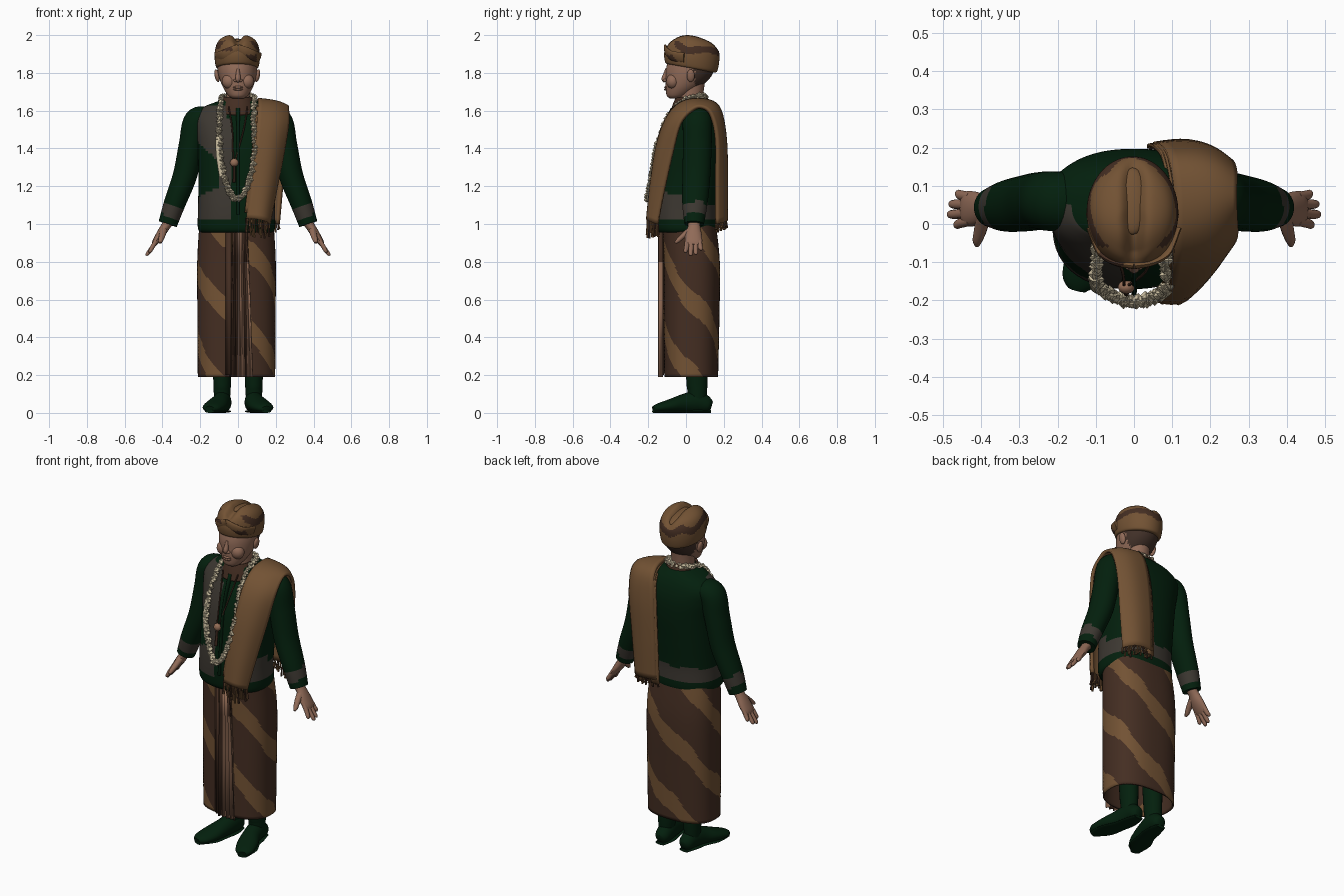
import bpy, math, random
from mathutils import Vector

random.seed(4)
cube = bpy.data.objects.get("Cube")
if cube:
    bpy.data.objects.remove(cube)


def material(name, *rgb):
    m = bpy.data.materials.new(name)
    m.use_nodes = True
    m.diffuse_color = (*rgb, 1)
    m.node_tree.nodes["Principled BSDF"].inputs["Base Color"].default_value = (*rgb, 1)
    return m


green = material("dark green cloth", .001, .014, .004)
grey = material("grey brown trim", .046, .039, .031)
tan = material("tan cloth", .17, .085, .034)
brown = material("dark brown cloth", .058, .027, .016)
skin = material("skin", .28, .145, .096)
cream = material("cream flowers", .58, .5, .34)
pleat = material("pale pleat", .3, .155, .095)
hair_dark = material("dark hair", .055, .031, .022)


def build(name, verts, faces, mats, rule=None, thick=0):
    mesh = bpy.data.meshes.new(name)
    mesh.from_pydata(verts, [], faces)
    for m in mats:
        mesh.materials.append(m)
    if rule:
        for p in mesh.polygons:
            p.material_index = int(rule(p.center, p.index))
    ob = bpy.data.objects.new(name, mesh)
    bpy.context.collection.objects.link(ob)
    bpy.ops.object.select_all(action='DESELECT')
    ob.select_set(True)
    bpy.context.view_layer.objects.active = ob
    bpy.ops.object.shade_smooth_by_angle(angle=math.radians(45))
    if thick:
        mod = ob.modifiers.new("thickness", 'SOLIDIFY')
        mod.thickness, mod.offset = thick, 0


def resample(rows, k, closed=False):
    """Smooth interpolation through rows of numbers, k steps per span."""
    n, out = len(rows), []
    at = lambda i: rows[i % n] if closed else rows[max(0, min(n - 1, i))]
    for i in range(n if closed else n - 1):
        for j in range(k):
            t = j / k
            out.append([.5 * (2 * b + (c - a) * t + (2 * a - 5 * b + 4 * c - d) * t * t
                              + (3 * b - a - 3 * c + d) * t ** 3)
                        for a, b, c, d in zip(at(i - 1), at(i), at(i + 1), at(i + 2))])
    return out if closed else out + [list(rows[-1])]


def skin_rings(name, rings, mats, rule=None, caps=True, thick=0, closed=True):
    n = len(rings[0])
    faces = [(i * n + j, i * n + (j + 1) % n, (i + 1) * n + (j + 1) % n, (i + 1) * n + j)
             for i in range(len(rings) - 1) for j in range(n if closed else n - 1)]
    if caps:
        faces += [tuple(range(n))[::-1], tuple(range(len(rings) * n - n, len(rings) * n))]
    build(name, [v for r in rings for v in r], faces, mats, rule, thick)


def loft(name, rows, mats, rule=None, n=48, k=5, power=1.0, twist=0, warp=None, **kw):
    """Stacked rounded rings; each row is z, centre x, half width, front y, back y."""
    rings = []
    for z, cx, rx, yf, yb in resample(rows, k):
        ring = []
        for j in range(n):
            a = math.tau * j / n + twist * z
            c, s = math.cos(a), math.sin(a)
            x = cx + rx * math.copysign(abs(c) ** power, c)
            y = (yf + yb) / 2 + (yb - yf) / 2 * math.copysign(abs(s) ** power, s)
            ring.append(warp(x, y, z) if warp else (x, y, z))
        rings.append(ring)
    skin_rings(name, rings, mats, rule, **kw)


def tube(name, rows, mats, rule=None, n=16, k=4):
    """Tapered limb; each row is x, y, z and two radii."""
    rows = resample(rows, k)
    pts = [Vector(r[:3]) for r in rows]
    ref = Vector((1, 0, 0)) if abs((pts[-1] - pts[0]).normalized().y) > .7 else Vector((0, 1, 0))
    rings = []
    for i, r in enumerate(rows):
        d = (pts[min(i + 1, len(pts) - 1)] - pts[max(i - 1, 0)]).normalized()
        u = (ref - d * ref.dot(d)).normalized()
        v = d.cross(u)
        rings.append([pts[i] + u * r[3] * math.cos(math.tau * j / n) + v * r[4] * math.sin(math.tau * j / n)
                      for j in range(n)])
    skin_rings(name, rings, mats, rule)


def ellipsoid(name, loc, size, mat, rot=(0, 0, 0)):
    bpy.ops.mesh.primitive_uv_sphere_add(segments=20, ring_count=12, radius=1, location=loc, rotation=rot)
    ob = bpy.context.object
    ob.name, ob.scale = name, size
    ob.data.materials.append(mat)
    bpy.ops.object.shade_smooth_by_angle()


# Wrapped skirt: the grid is twisted so the diagonal stripes follow its columns
loft("skirt", [(.19, -.008, .2, -.11, .165), (.5, -.008, .202, -.113, .172), (.8, -.008, .203, -.113, .174),
               (1.02, -.008, .19, -.12, .15)], [brown, tan],
     lambda c, i: abs((3 * (i % 96 + .5) / 96) % 1 - .5) < .15 + .035 * math.sin(23 * c.z + 9 * c.x),
     n=96, k=10, power=.8, twist=-math.tau / 1.2, caps=False, thick=.01)

# Front pleats: narrow folds with one pale broad strip, and the loose overlap beside them
edge = [(-.035 + .011 * i, -.146 if i % 2 else -.124) for i in range(10)]
skin_rings("front_pleats", [[(x * w, y, z) for x, y in edge] for z, w in ((.19, 1.2), (.6, 1), (.8, .85), (1.03, .7))],
           [brown, pleat], lambda c, i: i % 9 in (3, 4, 5) or i % 9 in (7, 8) and c.z < .8,
           caps=False, thick=.006, closed=False)
skin_rings("skirt_overlap", [[(-.065, -.118, z), (-.045, -.138, z), (-.035, -.13, z)] for z in (.2, 1.0)],
           [brown], caps=False, thick=.006, closed=False)


# Jacket body with grey lapel and hem bands
def jacket_rule(c, i):
    lapel = c.x < -.06 and c.y < .05 and 1.34 + .9 * max(0, -.11 - c.x) < c.z < 1.63
    inner = c.y < 0 and -.1 < c.x < -.035 and 1.02 < c.z < 1.56
    front_hem = c.y < 0 and abs(c.x) > .05 and 1.02 < c.z < 1.19 - .5 * abs(abs(c.x) - .12)
    back_hem = c.y >= 0 and 1.02 < c.z < 1.11 + .008 * math.sin(40 * c.x)
    return lapel or inner or front_hem or back_hem


loft("jacket_body", [(.955, -.008, .19, -.15, .145), (.985, -.008, .205, -.166, .163), (1.1, -.008, .203, -.17, .165),
                     (1.25, -.005, .205, -.158, .18), (1.4, 0, .213, -.14, .195), (1.5, 0, .225, -.11, .195),
                     (1.57, 0, .228, -.075, .18), (1.62, 0, .18, -.05, .155), (1.655, 0, .09, -.045, .12)],
     [green, grey], jacket_rule, n=120, k=10, power=.85)
loft("collar", [(1.59, 0, .1, -.08, .12), (1.64, 0, .085, -.065, .115), (1.675, 0, .073, -.05, .1)],
     [brown], caps=False, thick=.012, warp=lambda x, y, z: (x, y, z + .12 * (y - .03)))
tube("front_placket", [(0, -.07, 1.61, .012, .012), (0, -.115, 1.5, .014, .008), (0, -.148, 1.35, .014, .008),
                       (0, -.174, 1.05, .014, .008)], [green])

for side, s in (("left", 1), ("right", -1)):
    def limb(part, rows, *args, **kw):
        tube(side + "_" + part, [(s * r[0], *r[1:]) for r in rows], *args, **kw)

    # Sleeve with cuff band
    limb("sleeve", [(.15, .06, 1.56, .075, .055), (.215, .06, 1.543, .078, .072), (.247, .06, 1.42, .076, .066),
                    (.28, .055, 1.26, .074, .064), (.335, .047, 1.11, .067, .057), (.372, .043, 1.0, .052, .05)],
         [green, grey], lambda c, i: .855 < c.z - .5 * abs(c.x) < .925, n=32, k=8)
    # Hand
    limb("palm", [(.36, .043, 1.02, .032, .027), (.385, .043, .985, .033, .024), (.41, .04, .945, .044, .023),
                  (.437, .04, .905, .046, .017), (.447, .04, .888, .04, .011)], [skin])
    for i, (tip_x, tip_z) in enumerate(((.468, .848), (.484, .832), (.48, .838), (.464, .86))):
        y0, y1 = .008 + .021 * i, -.002 + .027 * i
        limb("finger", [(.428, y0, .92, .013, .013), (.452, (y0 + y1) / 2, .88, .013, .012),
                        (tip_x - .004, y1, tip_z + .009, .011, .01), (tip_x, y1, tip_z, .005, .005)], [skin], n=10)
    limb("thumb", [(.395, .02, .965, .02, .019), (.402, -.015, .937, .017, .015),
                   (.41, -.043, .912, .013, .012), (.412, -.057, .9, .006, .006)], [skin], n=10)
    # Sock and shoe
    limb("sock", [(.085, .06, .05, .045, .04), (.084, .06, .12, .052, .045), (.084, .057, .2, .057, .048),
                  (.085, .05, .7, .07, .07)], [green], n=24)
    limb("shoe", [(.077, .135, .036, .022, .025), (.078, .115, .042, .04, .041), (.082, .06, .058, .047, .058),
                  (.095, -.01, .05, .05, .05), (.118, -.08, .037, .058, .037), (.142, -.145, .026, .048, .025),
                  (.15, -.172, .02, .024, .016)], [green], n=24)
    limb("shoe_sole", [(.078, .132, .008, .03, .008), (.082, .06, .008, .047, .008), (.095, -.01, .008, .048, .008),
                       (.12, -.09, .008, .057, .008), (.15, -.17, .008, .026, .008)], [green], n=24)
    ellipsoid(side + "_ear", (s * .107 - .004, .025, 1.785), (.013, .021, .034), skin, (0, s * .2, 0))
    ellipsoid(side + "_nostril", (s * .013, -.11, 1.76), (.011, .011, .008), skin)
    ellipsoid(side + "_cheek", (s * .045, -.07, 1.755), (.04, .035, .04), skin)
    # Crossing front wrap of the turban
    limb("turban_wrap", [(.113, -.01, 1.88, .008, .028), (.086, -.072, 1.89, .009, .028),
                         (.045, -.1, 1.91, .01, .026), (-.005, -.11, 1.935, .008, .018)], [tan, brown],
         lambda c, i: s > 0 and .04 < c.x < .1 and c.z < 1.895 or s < 0 and -.09 < c.x < -.03 and c.z > 1.915, k=8)

# Neck, head with hair at the back, face
loft("neck", [(1.58, 0, .07, -.04, .1), (1.66, 0, .062, -.04, .09), (1.75, 0, .065, -.04, .1)], [skin])
loft("head", [(1.665, 0, .03, -.085, -.035), (1.68, 0, .052, -.102, .01), (1.72, 0, .077, -.108, .07),
              (1.77, -.002, .096, -.108, .125), (1.82, -.004, .104, -.106, .15), (1.88, -.004, .1, -.09, .15)],
     [skin, hair_dark], lambda c, i: c.y > .045 and c.z > 1.725 + .25 * max(0, .09 - c.y))
tube("nose", [(0, -.098, 1.82, .012, .008), (0, -.108, 1.79, .013, .012), (0, -.116, 1.767, .014, .014),
              (0, -.109, 1.754, .009, .008)], [skin])
for z in (1.724, 1.713):
    ellipsoid("lip", (0, -.105, z), (.026, .011, .007), skin)


# Turban: lower at the nape, with a furrow along the middle of the crown
def turban_shape(x, y, z):
    slope = .18 * (y - .02) * max(0, 1 - (z - 1.825) / .13)
    furrow = .036 * math.exp(-(x / .024) ** 2) * max(0, min(1, (z - 1.92) / .06))
    return x, y, z - slope - furrow


def turban_rule(c, i):
    wave = .012 * math.sin(40 * c.x + 30 * c.y)
    return c.y > -.06 and abs(c.z - 1.925 + .15 * (c.y - .05) - wave) < .02


loft("turban", [(1.825, -.004, .1, -.098, .15), (1.835, -.004, .113, -.11, .166), (1.88, -.004, .12, -.116, .176),
                (1.925, -.004, .117, -.11, .173), (1.962, -.004, .104, -.093, .14), (1.986, -.004, .08, -.062, .09),
                (2.0, -.004, .045, -.03, .045), (2.002, -.004, .01, 0, .015)],
     [tan, brown], turban_rule, n=72, k=7, warp=turban_shape)
ellipsoid("turban_crown_fold", (-.004, .06, 1.952), (.042, .09, .024), tan, (-.2, 0, 0))

# Shoulder sash: rows hold its inner and outer edge points
sash = resample([(.045, -.193, 1.03, .165, -.15, 1.0), (.065, -.183, 1.2, .2, -.115, 1.18), (.09, -.155, 1.4, .24, -.07, 1.38),
                 (.1, -.105, 1.55, .265, -.03, 1.53), (.105, -.03, 1.638, .265, .03, 1.6), (.105, .08, 1.658, .265, .08, 1.618),
                 (.09, .17, 1.62, .265, .13, 1.58), (.07, .2, 1.48, .255, .16, 1.45), (.055, .207, 1.25, .235, .16, 1.22),
                 (.05, .202, 1.02, .215, .16, 1.0)], 5)
rings = []
for i, r in enumerate(sash):
    a, b = Vector(r[:3]), Vector(r[3:])
    swell = Vector((.018, .028 * math.cos(math.pi * (1 - i / (len(sash) - 1))), .006))
    rings.append([a.lerp(b, t / 10) + swell * math.sin(math.pi * t / 10) for t in range(11)])
skin_rings("shoulder_sash", rings, [tan], caps=False, thick=.018, closed=False)
for i in (1, 2):
    skin_rings("sash_fold", [[p + Vector((-.008 * i, 0, -.012 * i)) for p in r[:3]] for r in rings[2:]],
               [tan], caps=False, thick=.008, closed=False)

# Sash fringes
for label, ring, drop in (("front", rings[0], .09), ("back", rings[-1], .045)):
    for i in range(22):
        p = Vector(ring[0]).lerp(ring[-1], i / 21) if i % 2 else Vector(ring[i // 2])
        q = p + Vector((random.uniform(-.008, .008), random.uniform(-.006, .006), -drop * random.uniform(.6, 1.1)))
        tube(label + "_fringe", [(*p, .006, .006), (*p.lerp(q, .5), .004, .004), (*q, .006, .006)],
             [tan if i % 3 else brown], n=6, k=1)

# Flower garland: clusters of small petals along a loop, joined in one mesh
loop = resample([(0, .1, 1.672), (.07, .07, 1.675), (.085, -.02, 1.645), (.083, -.1, 1.55), (.09, -.152, 1.4),
                 (.068, -.18, 1.26), (.035, -.198, 1.17), (-.01, -.203, 1.135), (-.05, -.193, 1.18), (-.08, -.175, 1.28),
                 (-.097, -.155, 1.4), (-.1, -.1, 1.55), (-.09, -.02, 1.645), (-.07, .07, 1.675)], 11, True)
verts, faces = [], []
for p in loop:
    for _ in range(4):
        o = Vector(p) + Vector([random.uniform(-.01, .01) for _ in range(3)])
        r, b = random.uniform(.01, .014), len(verts)
        verts += [o + Vector(d) * r for d in ((1, 0, 0), (0, 1, 0), (-1, 0, 0), (0, -1, 0), (0, 0, 1), (0, 0, -1))]
        for j in range(4):
            faces += [(b + j, b + (j + 1) % 4, b + 4), (b + (j + 1) % 4, b + j, b + 5)]
build("garland", verts, faces, [cream])
tube("garland_ribbon", [(-.105, -.138, 1.46, .012, .014), (-.1, -.162, 1.36, .016, .016),
                        (-.085, -.175, 1.25, .012, .014)], [cream])

# Pendant on two cords
for s in (-1, 1):
    tube("pendant_cord", [(s * .05, -.07, 1.62, .004, .004), (s * .03, -.125, 1.5, .004, .004),
                          (-.02 + s * .006, -.16, 1.34, .004, .004)], [brown], n=8)
ellipsoid("pendant", (-.02, -.165, 1.325), (.022, .018, .022), pleat)
tube("pendant_tassel", [(-.02, -.168, 1.31, .007, .007), (-.02, -.18, 1.22, .01, .008)], [brown], n=8)
